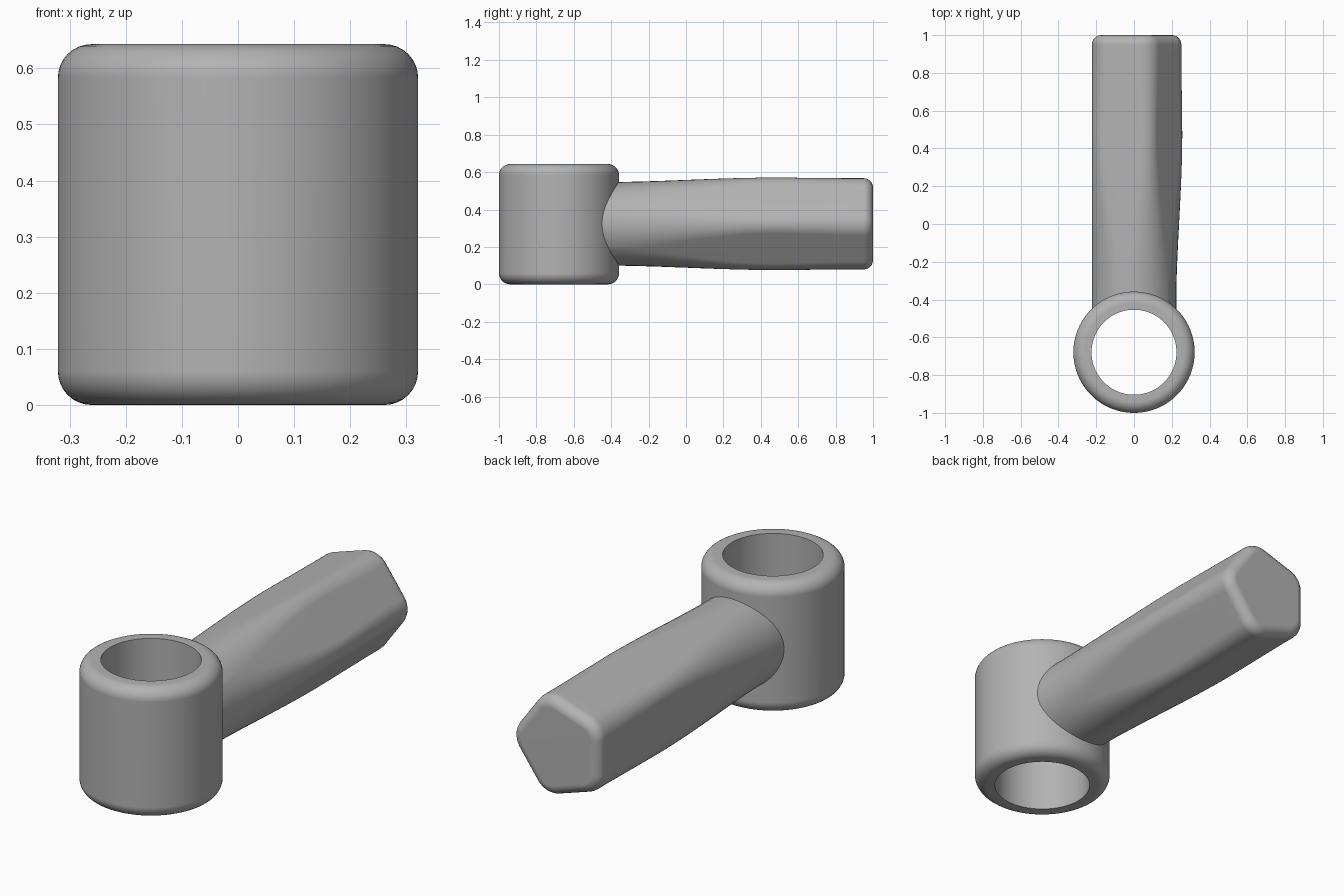
import bpy, bmesh
from math import sin, cos, pi, sqrt, radians

cube = bpy.data.objects.get("Cube")
if cube:
    bpy.data.objects.remove(cube, do_unlink=True)

grey = bpy.data.materials.new("plain grey")
grey.use_nodes = True
colour = (0.45, 0.45, 0.45, 1)
grey.diffuse_color = colour
grey.node_tree.nodes["Principled BSDF"].inputs["Base Color"].default_value = colour

HUB_Y, HUB_R, BORE_R, HEIGHT = -0.679, 0.321, 0.225, 0.643
ROUND = 0.06          # hub edge rounding
GRIP_R = 0.223        # distance from grip axis to its flats
END_ROUND = 0.05


def loft(name, rings, closed=False, cap_end=False):
    """Skin a list of equal-length point loops."""
    bm = bmesh.new()
    loops = [[bm.verts.new(p) for p in ring] for ring in rings]
    pairs = list(zip(loops, loops[1:]))
    if closed:
        pairs.append((loops[-1], loops[0]))
    for a, b in pairs:
        for i in range(len(a)):
            j = (i + 1) % len(a)
            bm.faces.new((a[i], a[j], b[j], b[i]))
    if cap_end:
        bm.faces.new(loops[-1])
    bmesh.ops.recalc_face_normals(bm, faces=bm.faces)
    mesh = bpy.data.meshes.new(name)
    bm.to_mesh(mesh)
    bm.free()
    mesh.materials.append(grey)
    obj = bpy.data.objects.new(name, mesh)
    bpy.context.collection.objects.link(obj)
    bpy.ops.object.select_all(action='DESELECT')
    obj.select_set(True)
    bpy.context.view_layer.objects.active = obj
    bpy.ops.object.shade_smooth_by_angle(angle=radians(35))
    obj.modifiers.new("even shading", 'WEIGHTED_NORMAL').keep_sharp = True
    return obj


# Hub: tube with rounded outer edges and a sharp bore
steps = 8
arc = [i * pi / 2 / steps for i in range(steps + 1)]
profile = [(BORE_R, 0)]
profile += [(HUB_R - ROUND + ROUND * sin(t), ROUND - ROUND * cos(t)) for t in arc]
profile += [(HUB_R - ROUND + ROUND * cos(t), HEIGHT - ROUND + ROUND * sin(t)) for t in arc]
profile += [(BORE_R, HEIGHT)]
turns = [i * 2 * pi / 96 for i in range(96)]
loft("hub", [[(r * cos(a), HUB_Y + r * sin(a), z) for a in turns] for r, z in profile],
     closed=True)


# Grip: round at the hub, blending to a rounded pentagon
def section(y, flat, corner):
    points = []
    reach = (flat - corner) / cos(pi / 5)
    for k in range(5):
        mid = k * 2 * pi / 5
        for i in range(9):
            a = mid + (i / 8 - 0.5) * 2 * pi / 5 * 0.98
            points.append((reach * cos(mid) + corner * cos(a), y,
                           HEIGHT / 2 + 0.002 + reach * sin(mid) + corner * sin(a)))
    return points


def corner_radius(y):
    t = min(max((y + 0.45) / 0.93, 0), 1)
    blend = t * t * (3 - 2 * t)
    radius = GRIP_R + (0.085 - GRIP_R) * blend
    return radius + 0.02 * min(max((y - 0.5) / 0.35, 0), 1)


# The first loop follows the hub wall so nothing enters the bore
WALL = 0.28
rings = [[(x, HUB_Y + sqrt(WALL ** 2 - x * x), z)
          for x, y, z in section(0, GRIP_R, GRIP_R - 0.002)]]
start, stop, count = -0.34, 1 - END_ROUND, 24
for i in range(count):
    y = start + (stop - start) * i / count
    rings.append(section(y, GRIP_R, corner_radius(y)))
for i in range(7):
    t = i * pi / 12
    inset = END_ROUND * (1 - cos(t))
    rings.append(section(stop + END_ROUND * sin(t), GRIP_R - inset,
                         corner_radius(stop) - inset))
loft("grip", rings, cap_end=True)
